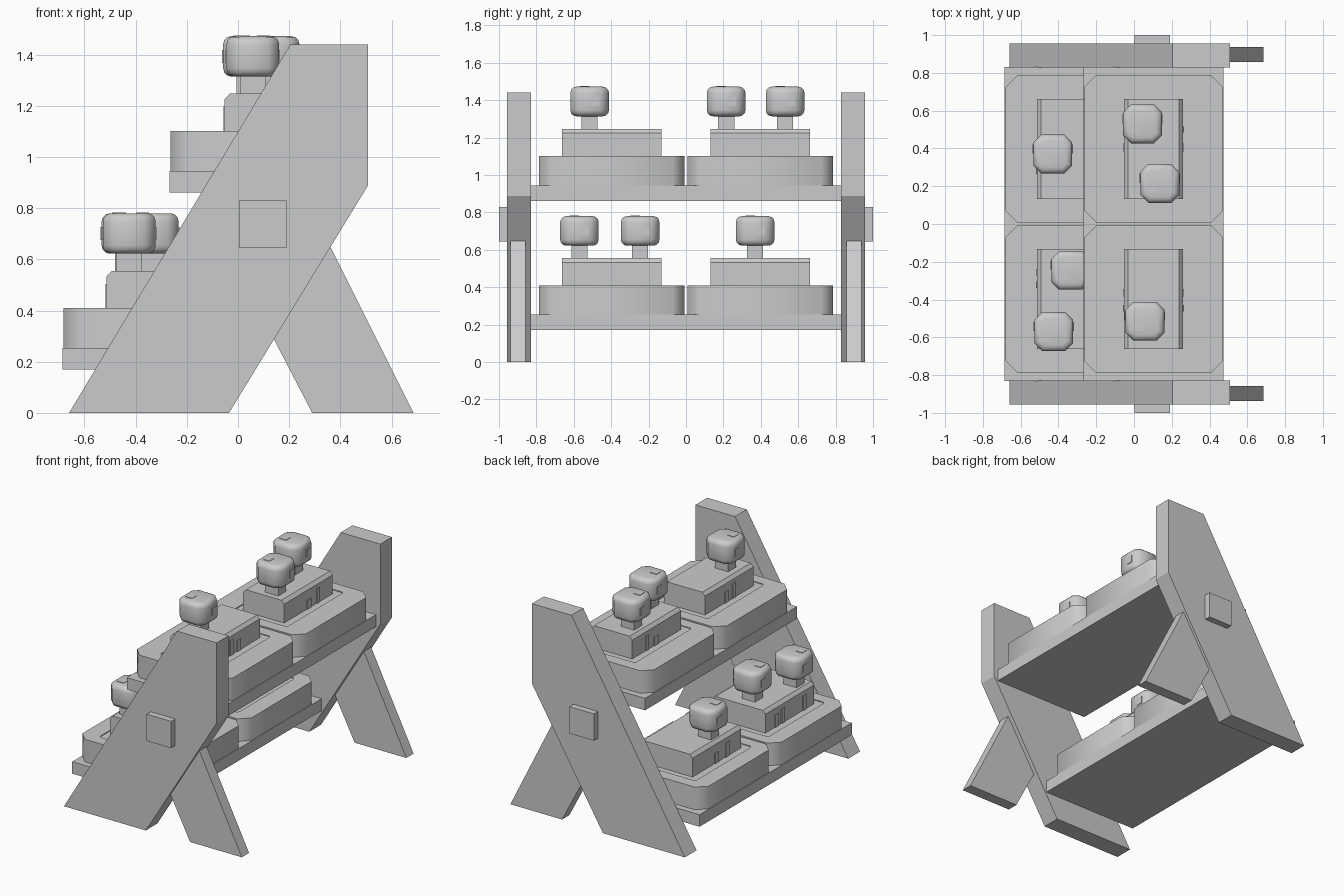
import bpy, bmesh

if "Cube" in bpy.data.objects:
    bpy.data.objects.remove(bpy.data.objects["Cube"])

grey = bpy.data.materials.new("plain_grey")
grey.diffuse_color = (0.6, 0.6, 0.6, 1)
grey.use_nodes = True
grey.node_tree.nodes["Principled BSDF"].inputs["Base Color"].default_value = grey.diffuse_color


def finish(name, bm, smooth=None):
    bmesh.ops.recalc_face_normals(bm, faces=bm.faces)
    me = bpy.data.meshes.new(name)
    bm.to_mesh(me)
    bm.free()
    me.materials.append(grey)
    ob = bpy.data.objects.new(name, me)
    bpy.context.collection.objects.link(ob)
    if smooth:
        bpy.ops.object.select_all(action='DESELECT')
        ob.select_set(True)
        bpy.context.view_layer.objects.active = ob
        bpy.ops.object.shade_smooth_by_angle(angle=smooth)
    return ob


def prism_xz(name, pts, y0, y1):
    """Profile in the xz plane extruded along y."""
    bm = bmesh.new()
    f = bm.faces.new([bm.verts.new((x, y0, z)) for x, z in pts])
    r = bmesh.ops.extrude_face_region(bm, geom=[f])
    vs = [v for v in r["geom"] if isinstance(v, bmesh.types.BMVert)]
    bmesh.ops.translate(bm, verts=vs, vec=(0, y1 - y0, 0))
    return finish(name, bm)


def box_bm(x0, x1, y0, y1, z0, z1):
    bm = bmesh.new()
    bmesh.ops.create_cube(bm, size=1)
    for v in bm.verts:
        v.co = ((x0 + x1) / 2 + v.co.x * (x1 - x0),
                (y0 + y1) / 2 + v.co.y * (y1 - y0),
                (z0 + z1) / 2 + v.co.z * (z1 - z0))
    return bm


def box(name, *a):
    return finish(name, box_bm(*a))


def chamfer_upright(bm, w):
    es = [e for e in bm.edges
          if abs(e.verts[0].co.z - e.verts[1].co.z) > 1e-4]
    bmesh.ops.bevel(bm, geom=es, offset=w, offset_type='OFFSET',
                    segments=1, affect='EDGES', profile=0.5)


# side panels, back legs and square end plates
for s in (-1, 1):
    prism_xz("side_panel", [(-0.66, 0), (-0.035, 0), (0.507, 0.887),
                            (0.507, 1.44), (0.205, 1.44)], s * 0.828, s * 0.956)
    prism_xz("back_leg", [(0.29, 0), (0.685, 0), (0.26, 0.85), (0.03, 0.5)],
             s * 0.858, s * 0.937)
    lo, hi = sorted((s * 0.95, s * 1.0))
    box("end_plate", 0.003, 0.19, lo, hi, 0.645, 0.83)


def tray(x0, x1, y0, y1, z0, z1, rim):
    """Octagonal tray with a shallow recess inside its rim."""
    bm = box_bm(x0, x1, y0, y1, z0, z1)
    chamfer_upright(bm, 0.063 * 0.7071 * 1.41)
    top = max(bm.faces, key=lambda f: f.calc_center_median().z)
    bmesh.ops.inset_region(bm, faces=[top], thickness=0.08, use_even_offset=True)
    cx, cy = (x0 + x1) / 2, (y0 + y1) / 2
    vs = list(top.verts)
    hx = max(abs(v.co.x - cx) for v in vs)
    hy = max(abs(v.co.y - cy) for v in vs)
    for v in vs:
        v.co.x = cx + (v.co.x - cx) * (rim / hx)
        v.co.y = cy + (v.co.y - cy) * (0.31 / hy)
    r = bmesh.ops.extrude_face_region(bm, geom=[top])
    nv = [v for v in r["geom"] if isinstance(v, bmesh.types.BMVert)]
    bmesh.ops.translate(bm, verts=nv, vec=(0, 0, -0.006))
    bmesh.ops.delete(bm, geom=[top], context='FACES_ONLY')
    finish("tray", bm, 0.8)


def figure(x, y, z):
    """Neck, rounded block head and small square marks."""
    box("neck", x - 0.05, x + 0.05, y - 0.043, y + 0.043, z - 0.01, z + 0.075)
    h = 0.103
    bm = box_bm(x - h, x + h, y - h, y + h, z + 0.067, z + 0.225)
    chamfer_upright(bm, 0.042)
    es = [e for e in bm.edges
          if abs(e.verts[0].co.z - e.verts[1].co.z) < 1e-4]
    bmesh.ops.bevel(bm, geom=es, offset=0.032, offset_type='OFFSET',
                    segments=3, affect='EDGES', profile=0.5)
    finish("head", bm, 0.9)
    zc = z + 0.146
    for s in (-1, 1):
        box("side_mark", x + s * h - 0.004, x + s * h + 0.004,
            y + 0.003, y + 0.052, zc - 0.025, zc + 0.025)
    box("top_mark", x - 0.062, x - 0.012, y - 0.052, y - 0.002,
        z + 0.221, z + 0.228)


# shelves: left x, bottom z, block half width, heads, slats (y0, y1, height)
shelves = [
    (-0.685, 0.17, 0.20,
     [(-0.43, 0.37), (-0.335, -0.245), (-0.425, -0.57)],
     [(-0.58, -0.54, 0.095), (-0.34, -0.305, 0.095), (-0.275, -0.237, 0.08),
      (0.265, 0.303, 0.095), (0.383, 0.42, 0.065)]),
    (-0.268, 0.862, 0.156,
     [(0.045, 0.53), (0.137, 0.215), (0.058, -0.515)],
     [(-0.462, -0.428, 0.097), (-0.383, -0.345, 0.07),
      (0.383, 0.425, 0.055), (0.485, 0.517, 0.097)]),
]
for x0, z0, hw, heads, slats in shelves:
    x1, zs = x0 + 0.743, z0 + 0.083
    cx, zt = (x0 + x1) / 2, z0 + 0.239
    box("shelf_board", x0, x1, -0.83, 0.83, z0, zs)
    for s in (-1, 1):
        lo, hi = sorted((s * 0.008, s * 0.787))
        tray(x0 + 0.004, x1 - 0.004, lo, hi, zs - 0.002, zt, hw + 0.053)
        # raised block with chamfered long edges
        a, b, t = cx - hw, cx + hw, zt + 0.146
        prism_xz("tray_block", [(a, zt - 0.02), (b, zt - 0.02), (b, t - 0.022),
                                (b - 0.02, t), (a + 0.02, t), (a, t - 0.022)],
                 s * 0.132, s * 0.662)
    for y0, y1, h in slats:
        box("slat", cx - hw - 0.005, cx + hw + 0.005, y0, y1, zt - 0.008, zt + h)
    for x, y in heads:
        figure(x, y, zt + 0.146)
